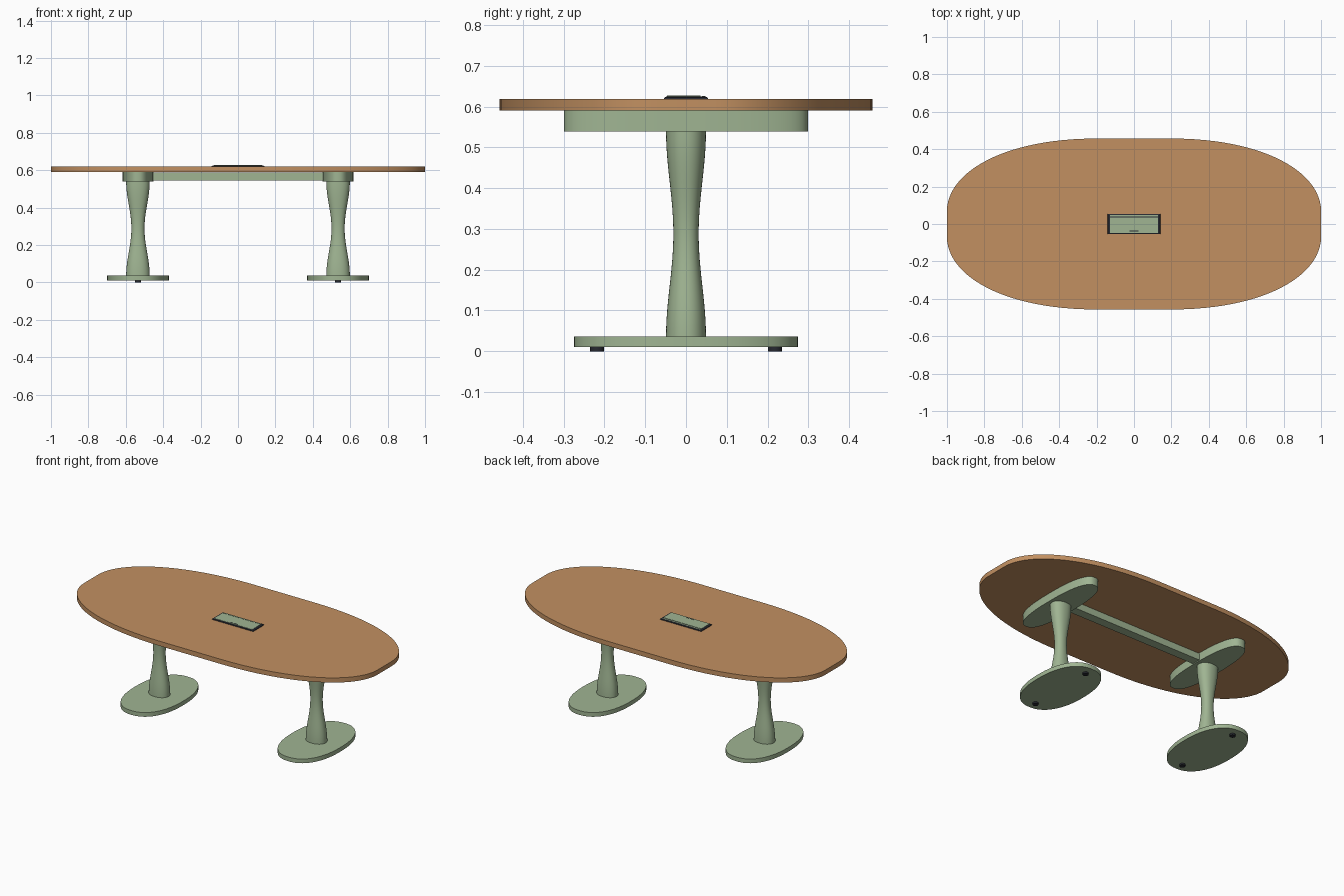
import bpy, bmesh, math

cube = bpy.data.objects.get("Cube")
if cube:
    bpy.data.objects.remove(cube, do_unlink=True)


def material(name, colour):
    m = bpy.data.materials.new(name)
    m.use_nodes = True
    m.diffuse_color = (*colour, 1)
    m.node_tree.nodes["Principled BSDF"].inputs["Base Color"].default_value = (*colour, 1)
    return m


wood = material("warm wood", (0.54, 0.28, 0.12))
green = material("sage green", (0.35, 0.46, 0.29))
black = material("dark rubber", (0.02, 0.022, 0.03))


def oval(rx, ry, power, count):
    """Superellipse outline; higher power gives squarer corners."""
    points = []
    for i in range(count):
        a = 2 * math.pi * i / count
        c, s = math.cos(a), math.sin(a)
        points.append((math.copysign(abs(c) ** (2 / power), c) * rx,
                       math.copysign(abs(s) ** (2 / power), s) * ry))
    return points


def rounded_corners(rx, ry, flat_x, flat_y, steps):
    """Outline with short straight sides joined by long curved corners."""
    hx, hy = rx * 0.7, ry * 0.6
    ctrl = [(rx, flat_y), (rx, hy), (hx, ry), (flat_x, ry)]
    quarter = []
    for i in range(steps + 1):
        t = i / steps
        w = [(1 - t) ** 3, 3 * t * (1 - t) ** 2, 3 * t * t * (1 - t), t ** 3]
        quarter.append(tuple(sum(k * p[a] for k, p in zip(w, ctrl)) for a in (0, 1)))
    half = quarter + [(-x, y) for x, y in reversed(quarter)]
    return half + [(-x, -y) for x, y in half]


def loft(name, rings, mat, location=(0, 0, 0), bevel=0, angle=40):
    """Skin a stack of (outline, z) rings and cap both ends."""
    bm = bmesh.new()
    loops = [[bm.verts.new((x, y, z)) for x, y in outline] for outline, z in rings]
    n = len(loops[0])
    for low, high in zip(loops, loops[1:]):
        for i in range(n):
            j = (i + 1) % n
            bm.faces.new((low[i], low[j], high[j], high[i]))
    bm.faces.new(loops[0][::-1])
    bm.faces.new(loops[-1])
    if bevel:
        rims = [e for e in bm.edges if e.calc_face_angle(0) > 1.2
                and abs(e.verts[0].co.z - e.verts[1].co.z) < 1e-6]
        bmesh.ops.bevel(bm, geom=rims, offset=bevel, segments=4, profile=0.5, affect='EDGES')
    bmesh.ops.recalc_face_normals(bm, faces=bm.faces)
    mesh = bpy.data.meshes.new(name)
    bm.to_mesh(mesh)
    bm.free()
    mesh.materials.append(mat)
    obj = bpy.data.objects.new(name, mesh)
    obj.location = location
    bpy.context.collection.objects.link(obj)
    bpy.ops.object.select_all(action='DESELECT')
    obj.select_set(True)
    bpy.context.view_layer.objects.active = obj
    bpy.ops.object.shade_smooth_by_angle(angle=math.radians(angle))
    return obj


def slab(name, outline, z0, z1, mat, location=(0, 0, 0), bevel=0):
    return loft(name, [(outline, z0), (outline, z1)], mat, location, bevel)


def rect(rx, ry):
    return [(rx, ry), (-rx, ry), (-rx, -ry), (rx, -ry)]


# Table top
slab("table_top", rounded_corners(1, 0.457, 0.2, 0.07, 24), 0.59, 0.619, wood, bevel=0.009)

# Pedestals, one under each end
for side, x in (("left", 0.535), ("right", -0.535)):
    slab(side + "_foot_plate", oval(0.165, 0.274, 2.3, 72), 0.01, 0.036, green, (x, 0, 0), 0.009)
    slab(side + "_top_bracket", oval(0.083, 0.299, 2.5, 72), 0.539, 0.59, green, (x, 0, 0), 0.007)

    # Waisted column
    rings = []
    for i in range(25):
        t = i / 24
        flare = (1 + math.cos(2 * math.pi * t)) / 2
        rings.append((oval(0.035 + 0.028 * flare, 0.031 + 0.018 * flare, 2.2, 48),
                      0.034 + 0.508 * t))
    loft(side + "_column", rings, green, (x, 0, 0))

    for end, y in (("front", -0.218), ("back", 0.218)):
        slab(f"{side}_{end}_glide", oval(0.017, 0.017, 2, 24), 0, 0.012, black, (x, y, 0))

# Beam joining the brackets
slab("cross_beam", rect(0.47, 0.028), 0.545, 0.587, green)

# Power box set in the middle of the top
loft("power_box_frame", [(rect(0.142, 0.055), 0.617), (rect(0.14, 0.053), 0.622),
                         (rect(0.13, 0.047), 0.625)], black, angle=20)
slab("power_box_lid", rect(0.129, 0.041), 0.622, 0.6265, green, (0, -0.006, 0))
slab("power_box_back_strip", rect(0.129, 0.004), 0.622, 0.6258, green, (0, 0.043, 0))
slab("lid_finger_notch", rect(0.025, 0.002), 0.625, 0.627, black, (0, -0.038, 0))
